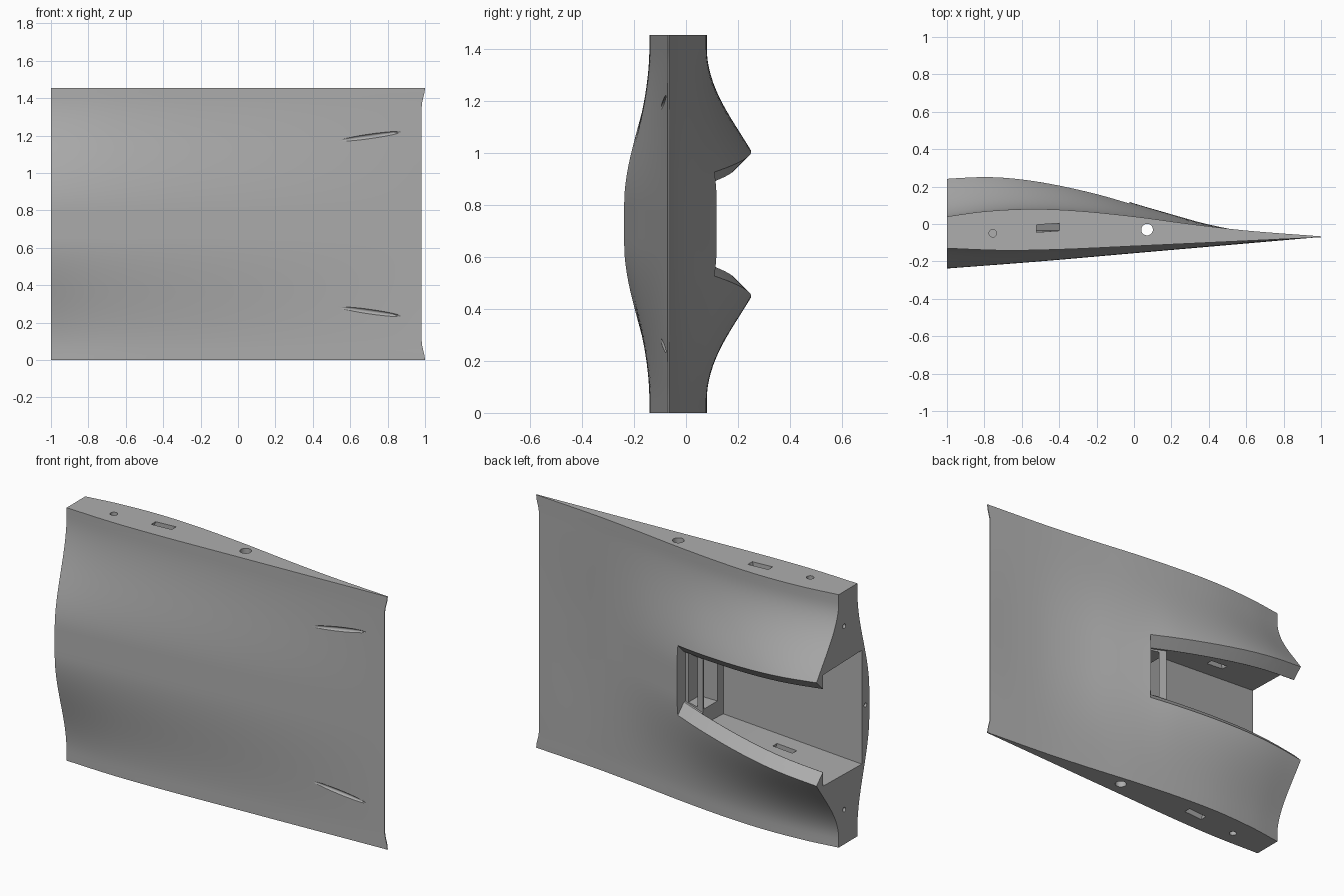
import bpy, bmesh, math
from mathutils import Matrix, Vector

if "Cube" in bpy.data.objects:
    bpy.data.objects.remove(bpy.data.objects["Cube"])

SPAN = 1.455
MID = SPAN / 2

grey = bpy.data.materials.new("plain grey")
grey.use_nodes = True
grey.diffuse_color = (0.42, 0.42, 0.42, 1)
grey.node_tree.nodes["Principled BSDF"].inputs["Base Color"].default_value = (0.42, 0.42, 0.42, 1)

# Chordwise outlines (x, y) of the end caps and of the fat middle
END_BACK = [(-1, .04), (-.8, .067), (-.55, .08), (-.3, .07), (0, .04), (.3, 0), (.6, -.035), (1, -.066)]
MID_BACK = [(-1, .33), (-.75, .31), (-.5, .26), (-.2, .178), (0, .113), (.2, .055), (.4, 0), (.6, -.038), (.8, -.057), (1, -.066)]
END_FRONT = [(-1, -.13), (-.7, -.141), (-.4, -.136), (0, -.118), (1, -.071)]
MID_FRONT = [(-1, -.238), (-.5, -.2), (0, -.157), (1, -.071)]


def curve(pts, x):
    """Smooth cubic interpolation through pts."""
    x = min(max(x, pts[0][0]), pts[-1][0])
    i = max(k for k in range(len(pts) - 1) if pts[k][0] <= x)

    def slope(k):
        a, b = pts[max(k - 1, 0)], pts[min(k + 1, len(pts) - 1)]
        return (b[1] - a[1]) / (b[0] - a[0])
    (x0, y0), (x1, y1) = pts[i], pts[i + 1]
    h = x1 - x0
    t = (x - x0) / h
    return (y0 * (1 + 2 * t) * (1 - t) ** 2 + slope(i) * h * t * (1 - t) ** 2
            + y1 * t * t * (3 - 2 * t) + slope(i + 1) * h * t * t * (t - 1))


def smooth(a, b, v):
    t = min(max((v - a) / (b - a), 0), 1)
    return t * t * (3 - 2 * t)


def surface(end, mid, x, z):
    s = smooth(.05, .65, min(z, SPAN - z))
    return curve(end, x) * (1 - s) + curve(mid, x) * s


def loft(name, rings):
    """Skin a closed solid over equal-length rings of points."""
    bm = bmesh.new()
    loops = [[bm.verts.new(p) for p in ring] for ring in rings]
    n = len(loops[0])
    for a, b in zip(loops, loops[1:]):
        for i in range(n):
            j = (i + 1) % n
            bm.faces.new((a[i], a[j], b[j], b[i]))
    bm.faces.new(loops[0])
    bm.faces.new(loops[-1])
    return finish(name, bm)


def finish(name, bm):
    bmesh.ops.recalc_face_normals(bm, faces=bm.faces)
    mesh = bpy.data.meshes.new(name)
    bm.to_mesh(mesh)
    bm.free()
    mesh.materials.append(grey)
    ob = bpy.data.objects.new(name, mesh)
    bpy.context.collection.objects.link(ob)
    return ob


def rod(name, a, b, radius, sides=20):
    a, b = Vector(a), Vector(b)
    bm = bmesh.new()
    m = Matrix.Translation((a + b) / 2) @ (b - a).to_track_quat('Z', 'Y').to_matrix().to_4x4()
    bmesh.ops.create_cone(bm, cap_ends=True, segments=sides, radius1=radius, radius2=radius,
                          depth=(b - a).length, matrix=m)
    return finish(name, bm)


# Wing body
NX, NZ = 44, 56
rings = []
for k in range(NZ + 1):
    z = SPAN * k / NZ
    tail = 1 - .018 * smooth(0, .1, min(z, SPAN - z))
    us = [-1 + 2 * i / NX for i in range(NX + 1)]

    def point(u, end, mid):
        return (-1 + (u + 1) / 2 * (1 + tail), surface(end, mid, u, z), z)
    rings.append([point(u, END_FRONT, MID_FRONT) for u in us]
                 + [point(u, END_BACK, MID_BACK) for u in reversed(us)])
body = loft("wing_body", rings)

cutters = []


def lip(x):
    """Lower edge height of the opening and the outer skin there."""
    zo = .43 + (x + 1) * .097
    return zo, surface(END_BACK, MID_BACK, x, zo)


def mirrored(x, half):
    return [(x, y, z) for y, z in half] + [(x, y, SPAN - z) for y, z in reversed(half)]


# Bevelled opening through the back skin
rings = []
for k in range(15):
    x = -1.1 + 1.075 * k / 14
    zo, y = lip(x)
    rings.append(mirrored(x, [(y - .07, zo + .058), (y - .058, zo + .058), (y, zo), (y + .15, zo - .15)]))
cutters.append(loft("opening_cutter", rings))

# Wider chamber under the lips
rings = []
for k in range(13):
    x = -1.1 + .935 * k / 12
    zo, y = lip(x)
    zc = .4 + (x + 1) * .11
    rings.append(mirrored(x, [(-.17 + (x + 1) * .08, zc), (y - .06, zc + .008)]))
cutters.append(loft("chamber_cutter", rings))

# Shallow box at the inner end of the chamber
cutters.append(loft("end_box_cutter", [mirrored(x, [(-.05, .586), (.07, .586)]) for x in (-.25, -.05)]))

# Spar tunnel through the full span
cutters.append(rod("spar_cutter", (.07, -.03, -.1), (.07, -.03, SPAN + .1), .031, 32))

for side in (0, 1):
    def flip(z):
        return SPAN - z if side else z
    # Slanted cable slot from the end cap into the chamber
    rings = []
    for x, z in ((-.445, -.04), (-.62, .46)):
        rings.append([(x + dx, -.02 + dy + dx * .07, flip(z))
                      for dx, dy in ((-.062, -.02), (.062, -.02), (.062, .02), (-.062, .02))])
    cutters.append(loft("slot_cutter", rings))
    # Peg holes in the end cap and the cut face
    cutters.append(rod("cap_peg_cutter", (-.755, -.05, flip(-.05)), (-.755, -.05, flip(.12)), .02))
    cutters.append(rod("face_peg_cutter", (-1.05, -.01, flip(.2)), (-.9, -.01, flip(.2)), .013))
    # Slender scoop in the front skin
    bm = bmesh.new()
    a, b = Vector((.5, -.113, flip(.288))), Vector((.88, -.081, flip(.234)))
    frame = (b - a).to_track_quat('X', 'Z').to_matrix().to_4x4()
    bmesh.ops.create_uvsphere(bm, u_segments=24, v_segments=12, radius=1,
                              matrix=Matrix.Translation((a + b) / 2) @ frame
                              @ Matrix.Diagonal((.19, .018, .014, 1)))
    cutters.append(finish("scoop_cutter", bm))

cutters.append(rod("front_peg_cutter", (-1.05, -.205, MID), (-.9, -.2, MID), .012))

# Cut everything out of the body
bpy.context.view_layer.objects.active = body
for c in cutters:
    mod = body.modifiers.new("cut", 'BOOLEAN')
    mod.operation = 'DIFFERENCE'
    mod.solver = 'EXACT'
    mod.object = c
    c.hide_render = True
    bpy.ops.object.modifier_apply(modifier=mod.name)
    bpy.data.objects.remove(c)

for ob in bpy.context.selected_objects:
    ob.select_set(False)
body.select_set(True)
bpy.ops.object.shade_smooth_by_angle(angle=math.radians(25))
